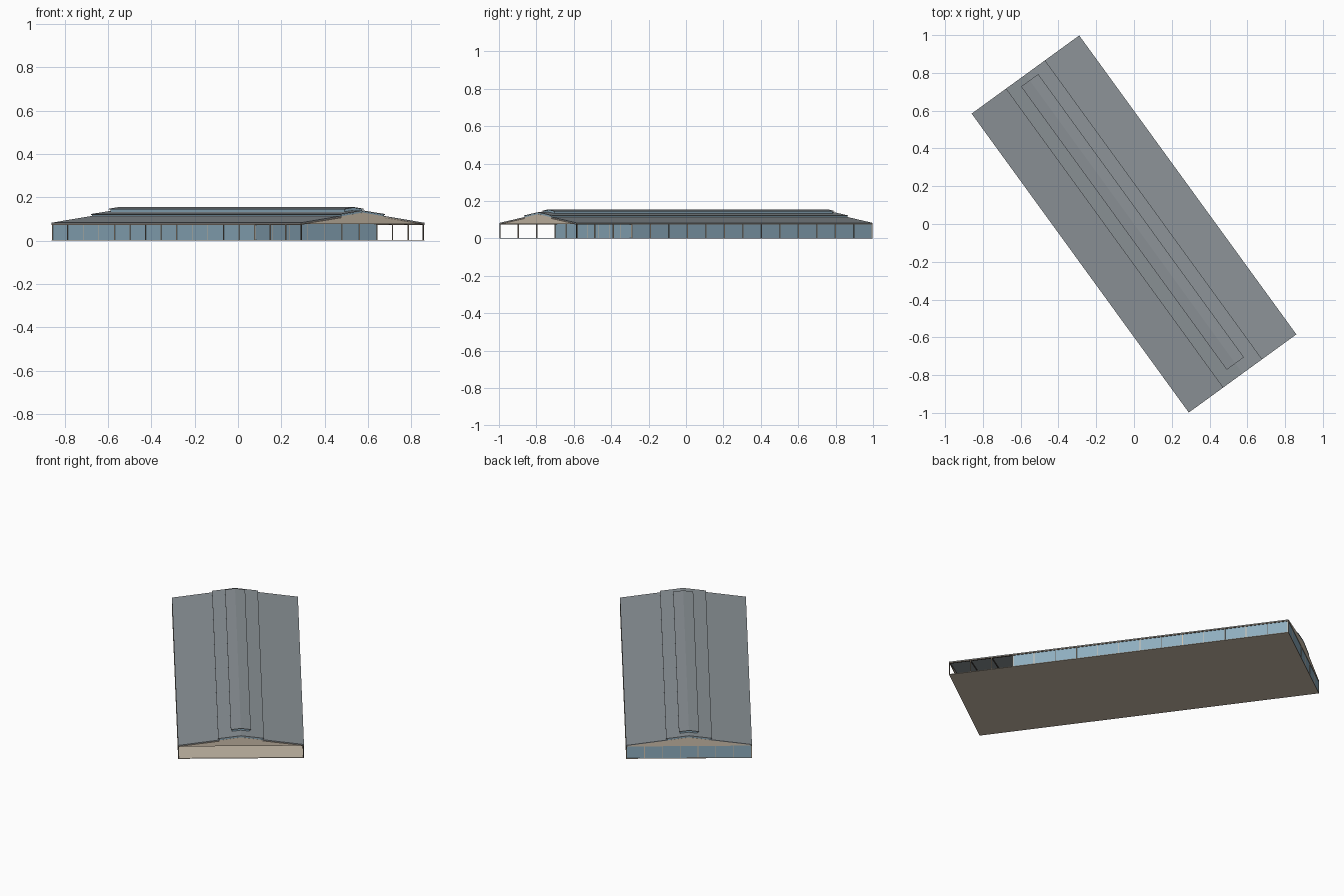
import bpy, math

if "Cube" in bpy.data.objects:
    bpy.data.objects.remove(bpy.data.objects["Cube"])

ANG = math.radians(36)          # whole building is turned in plan
W, L = 0.352, 0.978             # half width, half length
EAVE = 0.079
BAYS = 16
STEP = 2 * L / BAYS
GLASS_START = -L + 3 * STEP     # open porch takes three bays


def material(name, col):
    m = bpy.data.materials.new(name)
    m.diffuse_color = (*col, 1)
    m.use_nodes = True
    m.node_tree.nodes["Principled BSDF"].inputs["Base Color"].default_value = m.diffuse_color
    return m


ROOF = material("roof_grey", (0.26, 0.29, 0.31))
TAN = material("tan", (0.62, 0.53, 0.42))
GLASS = material("glass_blue", (0.27, 0.42, 0.52))
DARK = material("frame_brown", (0.13, 0.11, 0.09))
BASE = material("base_tan", (0.58, 0.50, 0.40))


def mesh(name, verts, faces, mat):
    me = bpy.data.meshes.new(name)
    me.from_pydata(verts, [], faces)
    me.materials.append(mat)
    ob = bpy.data.objects.new(name, me)
    ob.rotation_euler.z = ANG
    bpy.context.collection.objects.link(ob)
    return ob


def extrude(name, prof, y0, y1, mat):
    """Extrude an (x, z) outline along the building from y0 to y1."""
    n = len(prof)
    verts = [(x, y, z) for y in (y0, y1) for x, z in prof]
    faces = [tuple(range(n)), tuple(range(2 * n - 1, n - 1, -1))]
    faces += [(i, i + n, (i + 1) % n + n, (i + 1) % n) for i in range(n)]
    return mesh(name, verts, faces, mat)


def box(name, x0, x1, y0, y1, z0, z1, mat):
    return extrude(name, [(x0, z0), (x1, z0), (x1, z1), (x0, z1)], y0, y1, mat)


def gable_sheet(name, half, z_eave, z_ridge, y0, y1, t):
    top = [(-half, z_eave), (0, z_ridge), (half, z_eave)]
    extrude(name, top + [(x, z - t) for x, z in reversed(top)], y0, y1, ROOF)


# floor slab
box("floor_slab", -W, W, -L, L, 0, 0.003, BASE)

# lower roof slopes, side glazing, clerestory glazing, eave beams
for s, side in ((-1, "left"), (1, "right")):
    extrude(side + "_lower_roof",
            [(s * W, EAVE + 0.004), (s * 0.118, 0.115),
             (s * 0.118, 0.111), (s * W, EAVE)], -L, L, ROOF)
    xs = sorted((s * (W - 0.006), s * (W - 0.003)))
    box(side + "_glass_wall", *xs, GLASS_START, L - 0.003, 0.003, EAVE, GLASS)
    xs = sorted((s * 0.118, s * 0.121))
    box(side + "_clerestory", *xs, -L, L, 0.111, 0.121, GLASS)
    xs = sorted((s * (W - 0.007), s * W))
    box(side + "_eave_beam", *xs, -L, L, EAVE - 0.006, EAVE, DARK)
    xs = sorted((s * 0.047, s * 0.049))
    box(side + "_lantern_glass", *xs, -0.905, 0.932, 0.132, 0.147, GLASS)
    # posts and porch rafters
    for i in range(BAYS + 1):
        y = min(max(-L + i * STEP, -L + 0.002), L - 0.002)
        xs = sorted((s * (W - 0.006), s * (W - 0.001)))
        box(f"{side}_post_{i}", *xs, y - 0.002, y + 0.002, 0.003, EAVE,
            TAN if i % 5 else DARK)
        if i < 4:
            extrude(f"{side}_rafter_{i}",
                    [(s * W, EAVE), (s * 0.12, 0.111),
                     (s * 0.12, 0.104), (s * W, EAVE - 0.006)],
                    y - 0.002, y + 0.002, DARK)

# raised middle roof and top lantern roof
gable_sheet("middle_roof", 0.128, 0.123, 0.140, -L, L, 0.004)
gable_sheet("lantern_roof", 0.056, 0.147, 0.155, -0.913, 0.94, 0.003)
for y, side in ((-0.905, "front"), (0.93, "back")):
    extrude(side + "_lantern_end",
            [(-0.048, 0.132), (0.048, 0.132), (0.048, 0.146), (0, 0.153),
             (-0.048, 0.146)], y, y + 0.002, GLASS)

# tan gable panels with glazed strip under the middle roof
for y, side in ((-L, "front"), (L - 0.004, "back")):
    extrude(side + "_gable_panel",
            [(-W, EAVE - 0.003), (W, EAVE - 0.003), (W, EAVE), (0.118, 0.113),
             (0, 0.130), (-0.118, 0.113), (-W, EAVE)], y, y + 0.004, TAN)
    extrude(side + "_gable_glass",
            [(-0.118, 0.113), (0, 0.130), (0.118, 0.113), (0.118, 0.120),
             (0, 0.136), (-0.118, 0.120)], y + 0.001, y + 0.003, GLASS)

# end glass walls with mullions
for y, side in ((GLASS_START, "porch"), (L - 0.005, "back")):
    box(side + "_end_glass", -W + 0.004, W - 0.004, y, y + 0.003,
        0.003, EAVE, GLASS)
    for i in range(8):
        x = (i / 7 - 0.5) * 2 * (W - 0.003)
        box(f"{side}_mullion_{i}", x - 0.002, x + 0.002, y - 0.001, y + 0.004,
            0.003, EAVE, TAN)
